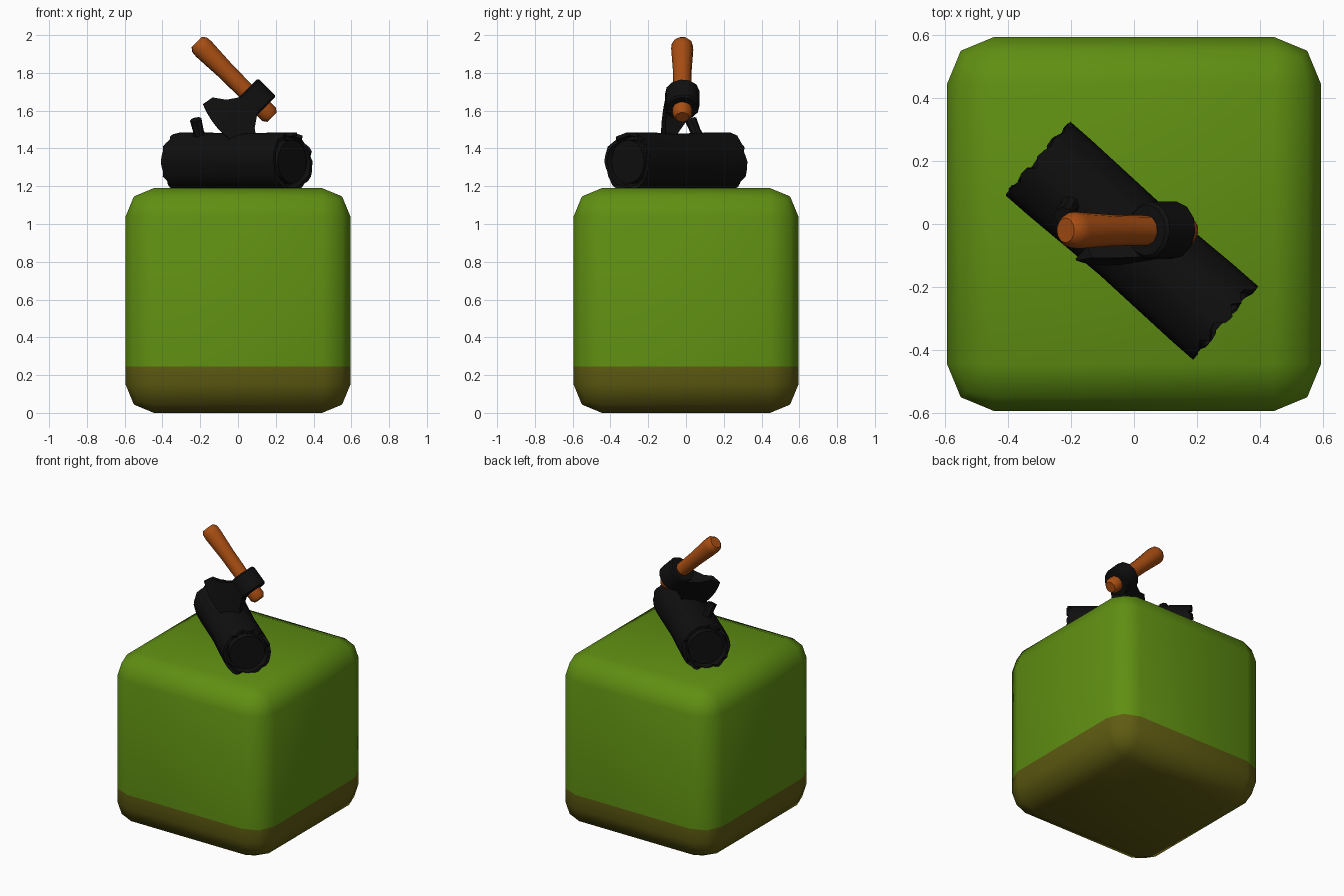
import bpy, bmesh, math, random
from mathutils import Vector, Matrix

if "Cube" in bpy.data.objects:
    bpy.data.objects.remove(bpy.data.objects["Cube"])

random.seed(4)


def material(name, rgb):
    m = bpy.data.materials.new(name)
    m.diffuse_color = (*rgb, 1)
    m.use_nodes = True
    m.node_tree.nodes["Principled BSDF"].inputs["Base Color"].default_value = m.diffuse_color
    return m


GRASS = material("grass_green", (0.115, 0.275, 0.006))
SOIL = material("olive_soil", (0.115, 0.105, 0.006))
WOOD = material("orange_wood", (0.39, 0.075, 0.006))
BLACK = material("black", (0.005, 0.005, 0.005))


def finish(name, bm, mats, matrix=Matrix(), angle=35):
    bmesh.ops.recalc_face_normals(bm, faces=bm.faces)
    me = bpy.data.meshes.new(name)
    bm.to_mesh(me)
    bm.free()
    ob = bpy.data.objects.new(name, me)
    bpy.context.collection.objects.link(ob)
    for m in mats:
        me.materials.append(m)
    ob.matrix_world = matrix
    bpy.ops.object.select_all(action='DESELECT')
    ob.select_set(True)
    bpy.context.view_layer.objects.active = ob
    bpy.ops.object.shade_smooth_by_angle(angle=math.radians(angle))
    return ob


def skin(loops, caps=True):
    """Join closed loops of points into a tube, with optional end caps."""
    bm = bmesh.new()
    rings = [[bm.verts.new(p) for p in loop] for loop in loops]
    n = len(rings[0])
    for a, b in zip(rings, rings[1:]):
        for i in range(n):
            j = (i + 1) % n
            bm.faces.new((a[i], a[j], b[j], b[i]))
    if caps:
        bm.faces.new(rings[0])
        bm.faces.new(rings[-1])
    return bm


def ring(z, rx, ry=None, n=10, turn=0.0):
    ry = rx if ry is None else ry
    return [(rx * math.cos(2 * math.pi * i / n + turn),
             ry * math.sin(2 * math.pi * i / n + turn), z) for i in range(n)]


def frame(x, y, z, origin):
    m = Matrix((x, y, z)).transposed().to_4x4()
    m.translation = origin
    return m


# Rounded ground block with a soil band at the bottom
bm = bmesh.new()
bmesh.ops.create_cube(bm, size=1.19)
bmesh.ops.translate(bm, vec=(0, 0, 0.595), verts=bm.verts)
bmesh.ops.bevel(bm, geom=bm.edges[:], offset=0.15, segments=2, profile=0.5, affect='EDGES')
bmesh.ops.bisect_plane(bm, geom=bm.verts[:] + bm.edges[:] + bm.faces[:],
                       plane_co=(0, 0, 0.245), plane_no=(0, 0, 1))
for f in bm.faces:
    f.material_index = 1 if f.calc_center_median().z < 0.245 else 0
finish("ground_block", bm, [GRASS, SOIL], angle=50)

# Log: bark tube with ragged ends around a recessed core
along = Vector((0.752, -0.659, 0)).normalized()
across = Vector((0.659, 0.752, 0)).normalized()
up = Vector((0, 0, 1))
log_frame = frame(across, up, across.cross(up), (-0.0075, -0.05, 1.33))
N = 36
rough = [random.uniform(-0.005, 0.003) for _ in range(N)]


def bark(z, r, rag=0.0):
    pts = []
    for i in range(N):
        a = 2 * math.pi * i / N
        rr = r + rough[i]
        dz = random.uniform(0, rag) * (1 if i % 3 else 0.3)
        pts.append((rr * math.cos(a), rr * math.sin(a), z - math.copysign(dz, z)))
    return pts


lip_a, lip_b = bark(-0.403, 0.157, 0.032), bark(0.403, 0.157, 0.032)


def inner(lip):
    return [(x * 0.88, y * 0.88, z) for x, y, z in lip]


finish("log_bark", skin([bark(-0.34, 0.135), inner(lip_a), lip_a, bark(-0.3, 0.157),
                         bark(0, 0.15), bark(0.3, 0.157), lip_b, inner(lip_b),
                         bark(0.34, 0.135)]), [BLACK], log_frame)
finish("log_core", skin([ring(-0.385, 0.13, n=24), ring(-0.392, 0.115, n=24),
                         ring(0.392, 0.115, n=24), ring(0.385, 0.13, n=24)][1:3]),
       [BLACK], log_frame)

# Broken twig stub on the log
base, tip = Vector((-0.195, 0.075, 1.43)), Vector((-0.224, 0.025, 1.553))
axis = (tip - base).normalized()
side = axis.orthogonal().normalized()
L = (tip - base).length
finish("twig_stub", skin([ring(0, 0.04, n=8), ring(L * 0.5, 0.028, n=8), ring(L, 0.031, n=8)]),
       [BLACK], frame(side, axis.cross(side), axis, base))

# Axe frame: z runs up the handle, x points along the blade, y is its thickness
s = math.sqrt(0.5)
d = Vector((-s, 0, s))
tilt = math.radians(24)
b = Vector((-s * math.cos(tilt), -math.sin(tilt), -s * math.cos(tilt)))
centre = d * 1.11 + Vector((s, 0, s)) * 1.234 + Vector((0, -0.02, 0))
axe_frame = frame(b, d.cross(b), d, centre)

# Handle, swelling toward the grip end
handle = [(-0.13, 0.036), (-0.108, 0.052), (-0.05, 0.052), (0.07, 0.048),
          (0.22, 0.05), (0.38, 0.059), (0.412, 0.056), (0.432, 0.04)]
finish("axe_handle", skin([ring(z, r, r, 10) for z, r in handle]), [WOOD], axe_frame, 50)

# Collar of the axe head around the handle
collar = [(-0.067, 0.086), (-0.057, 0.096), (0.057, 0.096), (0.067, 0.086)]
finish("axe_collar", skin([ring(z, r, r * 0.94, 12) for z, r in collar]), [BLACK], axe_frame)

# Flared blade: rows are (reach at centre, reach at corner, half height, half thickness)
rows = [(0.0, 0.0, 0.063, 0.085), (0.075, 0.07, 0.06, 0.062), (0.14, 0.132, 0.106, 0.038),
        (0.205, 0.171, 0.166, 0.02), (0.268, 0.229, 0.177, 0.003)]
cols = [i / 4 for i in range(-4, 5)]
loops = []
for mid, corner, hu, hw in rows:
    half = [(mid + (corner - mid) * c * c, c * hu) for c in cols]
    loops.append([(v, hw, u) for v, u in half] + [(v, -hw, u) for v, u in reversed(half)])
finish("axe_blade", skin(loops), [BLACK], axe_frame)
